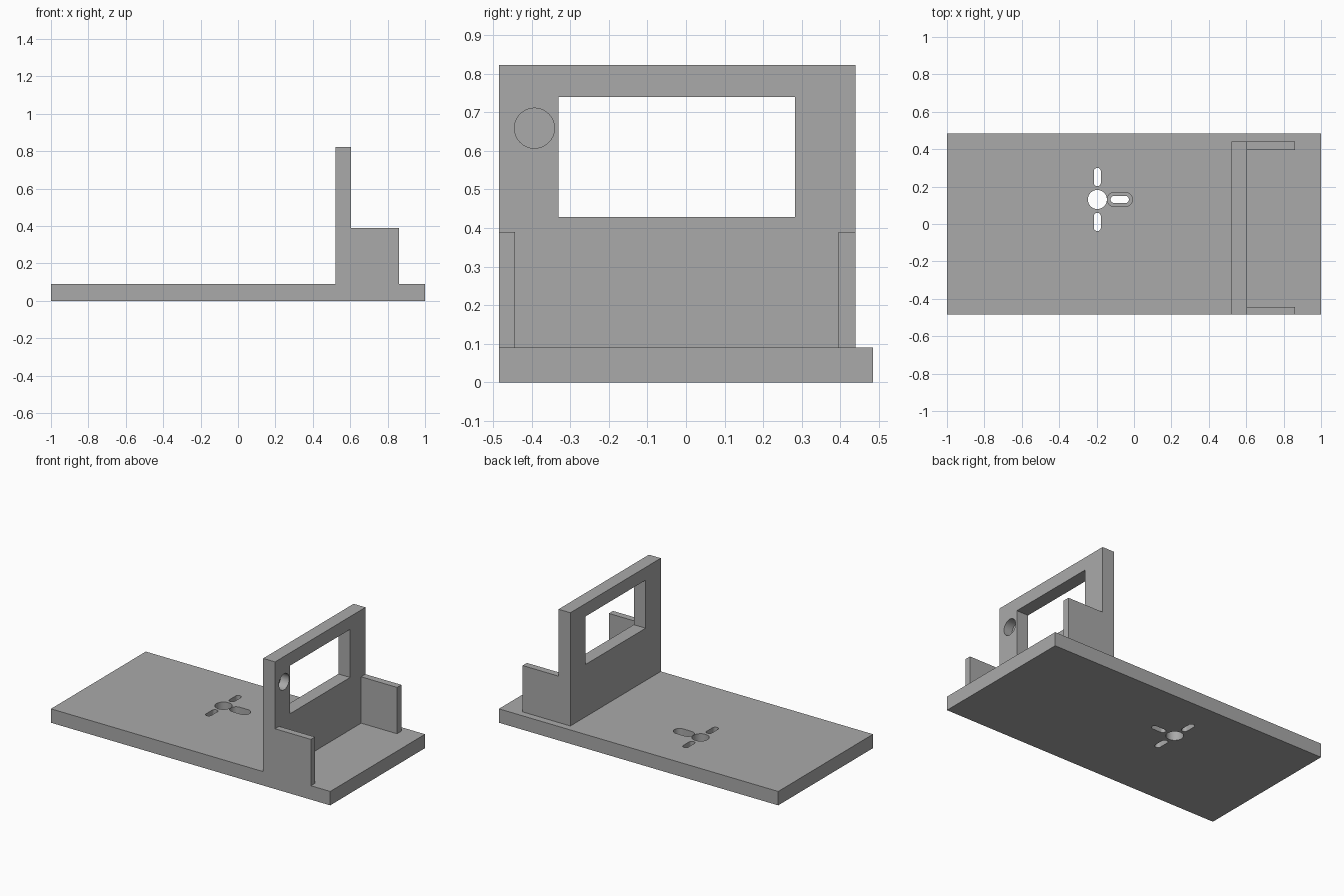
import bpy, bmesh
from math import sin, cos, pi
from mathutils import Matrix, Vector

if "Cube" in bpy.data.objects:
    bpy.data.objects.remove(bpy.data.objects["Cube"], do_unlink=True)

grey = bpy.data.materials.new("plain grey")
grey.use_nodes = True
grey.diffuse_color = (0.4, 0.4, 0.4, 1)
grey.node_tree.nodes["Principled BSDF"].inputs["Base Color"].default_value = (0.4, 0.4, 0.4, 1)


def prism(name, outline, low, high, matrix=Matrix()):
    """Extrude a flat outline from low to high along the local z axis."""
    bm = bmesh.new()
    face = bm.faces.new([bm.verts.new((x, y, low)) for x, y in outline])
    top = bmesh.ops.extrude_face_region(bm, geom=[face])["geom"]
    bmesh.ops.translate(bm, vec=(0, 0, high - low),
                        verts=[v for v in top if isinstance(v, bmesh.types.BMVert)])
    bm.transform(matrix)
    bmesh.ops.recalc_face_normals(bm, faces=bm.faces)
    mesh = bpy.data.meshes.new(name)
    bm.to_mesh(mesh)
    bm.free()
    mesh.materials.append(grey)
    obj = bpy.data.objects.new(name, mesh)
    bpy.context.collection.objects.link(obj)
    return obj


def box(name, x, y, z):
    outline = [(x[0], y[0]), (x[1], y[0]), (x[1], y[1]), (x[0], y[1])]
    return prism(name, outline, *z)


def slot(radius, half_length=0.0, sides=32):
    """Outline of a circle, or of a round-ended slot along x."""
    points = []
    for end in (1, -1):
        for i in range(sides // 2 + (half_length > 0)):
            a = -end * pi / 2 + 2 * pi * i / sides
            points.append((end * half_length + radius * cos(a), radius * sin(a)))
    return points


def cut(obj, cutters):
    """Subtract the cutters, bake the result and remove them."""
    for c in cutters:
        c.hide_render = True
        mod = obj.modifiers.new("cut", "BOOLEAN")
        mod.operation, mod.solver, mod.object = "DIFFERENCE", "EXACT", c
    deps = bpy.context.evaluated_depsgraph_get()
    mesh = bpy.data.meshes.new_from_object(obj.evaluated_get(deps))
    obj.modifiers.clear()
    obj.data = mesh
    for c in cutters:
        bpy.data.objects.remove(c, do_unlink=True)
    bpy.ops.object.select_all(action="DESELECT")
    obj.select_set(True)
    bpy.context.view_layer.objects.active = obj
    bpy.ops.object.shade_smooth_by_angle(angle=pi / 6)


FRONT, BACK, WALL_BACK = -0.485, 0.485, 0.44
BASE_TOP = 0.09
WALL_IN, WALL_OUT = 0.52, 0.605

# Base plate with a round hole and four stepped slots around it
base = box("base_plate", (-1, 1), (FRONT, BACK), (0, BASE_TOP))
hub = Matrix.Translation((-0.196, 0.131, 0))
cutters = [prism("hub_cutter", slot(0.051), -0.1, 0.2, hub)]
for i in range(4):
    place = hub @ Matrix.Rotation(i * pi / 2, 4, "Z") @ Matrix.Translation((0.12, 0, 0))
    cutters.append(prism("slot_cutter", slot(0.019, 0.03), -0.1, 0.2, place))
    cutters.append(prism("recess_cutter", slot(0.0375, 0.03), 0.04, 0.2, place))
cut(base, cutters)

# Upright wall with a window and four counterbored holes
wall = box("window_wall", (WALL_IN, WALL_OUT), (FRONT, WALL_BACK), (BASE_TOP, 0.823))
cutters = [box("window_cutter", (0.4, 0.8), (-0.33, 0.283), (0.429, 0.74))]
for y in (-0.393, 0.346):
    for z in (0.509, 0.659):
        place = Matrix.Translation((0, y, z)) @ Matrix.Rotation(pi / 2, 4, "Y")
        cutters.append(prism("hole_cutter", slot(0.026), 0.4, 0.8, place))
        cutters.append(prism("counterbore_cutter", slot(0.052), 0.545, 0.8, place))
cut(wall, cutters)

# Side braces
for name, y in (("front_brace", (FRONT, -0.443)), ("back_brace", (0.396, WALL_BACK))):
    box(name, (WALL_OUT, 0.862), y, (BASE_TOP, 0.39))
